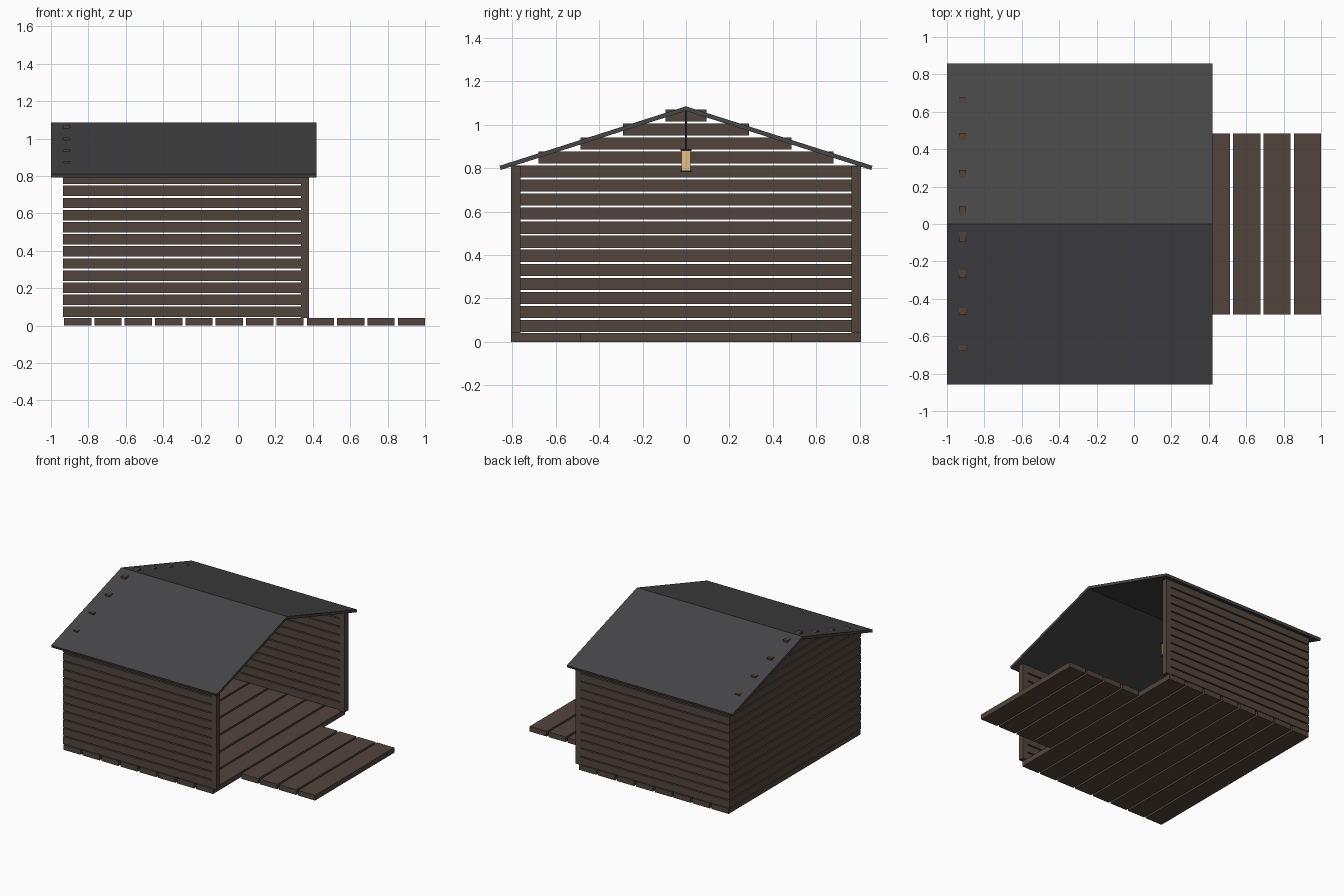
import bpy, bmesh

if "Cube" in bpy.data.objects:
    bpy.data.objects.remove(bpy.data.objects["Cube"])


def material(name, rgb):
    m = bpy.data.materials.new(name)
    m.diffuse_color = (*rgb, 1)
    m.use_nodes = True
    m.node_tree.nodes["Principled BSDF"].inputs["Base Color"].default_value = m.diffuse_color
    return m


WOOD = material("dark_wood", (0.085, 0.06, 0.045))
ROOF = material("roof_grey", (0.062, 0.062, 0.065))
METAL = material("dark_metal", (0.02, 0.02, 0.02))
GLOW = material("warm_glass", (0.8, 0.53, 0.22))


def make(name, bm, mat):
    bmesh.ops.recalc_face_normals(bm, faces=bm.faces)
    me = bpy.data.meshes.new(name)
    bm.to_mesh(me)
    bm.free()
    me.materials.append(mat)
    ob = bpy.data.objects.new(name, me)
    bpy.context.collection.objects.link(ob)
    return ob


def boxes(name, spans, mat):
    """One object from boxes given as (x0, x1, y0, y1, z0, z1)."""
    bm = bmesh.new()
    for x0, x1, y0, y1, z0, z1 in spans:
        for v in bmesh.ops.create_cube(bm, size=1)["verts"]:
            v.co = (x1 if v.co.x > 0 else x0,
                    y1 if v.co.y > 0 else y0,
                    z1 if v.co.z > 0 else z0)
    return make(name, bm, mat)


HALF = 0.807            # half width of the cabin
ROW, BOARD = 0.0647, 0.056


def row(i):
    z = 0.045 + i * ROW
    return z, z + BOARD


# Floor boards: eight full width, then four narrower ones for the porch
floor, porch = [], []
for i in range(12):
    x = -0.93 + i * 0.1622
    w = HALF if i < 8 else 0.485
    (floor if i < 8 else porch).append((x, x + 0.146, -w, w, 0, 0.04))
boxes("floor_boards", floor, WOOD)
boxes("porch_boards", porch, WOOD)

# Side walls of spaced boards, with a post at each front corner
for s, side in ((-1, "front"), (1, "back")):
    y0, y1 = sorted((s * 0.77, s * HALF))
    boxes(side + "_side_wall", [(-0.925, 0.336, y0, y1, *row(i)) for i in range(12)], WOOD)
    y0, y1 = sorted((s * 0.763, s * HALF))
    boxes(side + "_corner_post", [(0.336, 0.38, y0, y1, 0.04, 0.81)], WOOD)

# End wall, and stepped gable boards whose corners poke through the roof
boxes("end_wall", [(-0.936, -0.897, -HALF, HALF, *row(i)) for i in range(12)], WOOD)
boxes("gable_boards", [(-0.936, -0.897, -w, w, *row(12 + k))
                       for k, w in enumerate((0.68, 0.485, 0.29, 0.095))], WOOD)

# Gable roof: chevron profile extruded along x
for s, side in ((-1, "front"), (1, "back")):
    bm = bmesh.new()
    prof = [(0, 1.085), (s * 0.859, 0.811), (s * 0.853, 0.792), (0, 1.064)]
    f = bm.faces.new([bm.verts.new((-1, y, z)) for y, z in prof])
    ext = bmesh.ops.extrude_face_region(bm, geom=[f])["geom"]
    bmesh.ops.translate(bm, vec=(1.42, 0, 0),
                        verts=[g for g in ext if isinstance(g, bmesh.types.BMVert)])
    make(side + "_roof_slope", bm, ROOF)

# Lantern hanging from the ridge
LX = -0.29


def centred(r, z0, z1):
    return (LX - r, LX + r, -r, r, z0, z1)


boxes("lantern_cord", [centred(0.004, 0.885, 1.07)], METAL)
boxes("lantern_glass", [centred(0.021, 0.79, 0.88)], GLOW)
boxes("lantern_caps", [centred(0.026, 0.88, 0.888), centred(0.026, 0.783, 0.79)], METAL)
